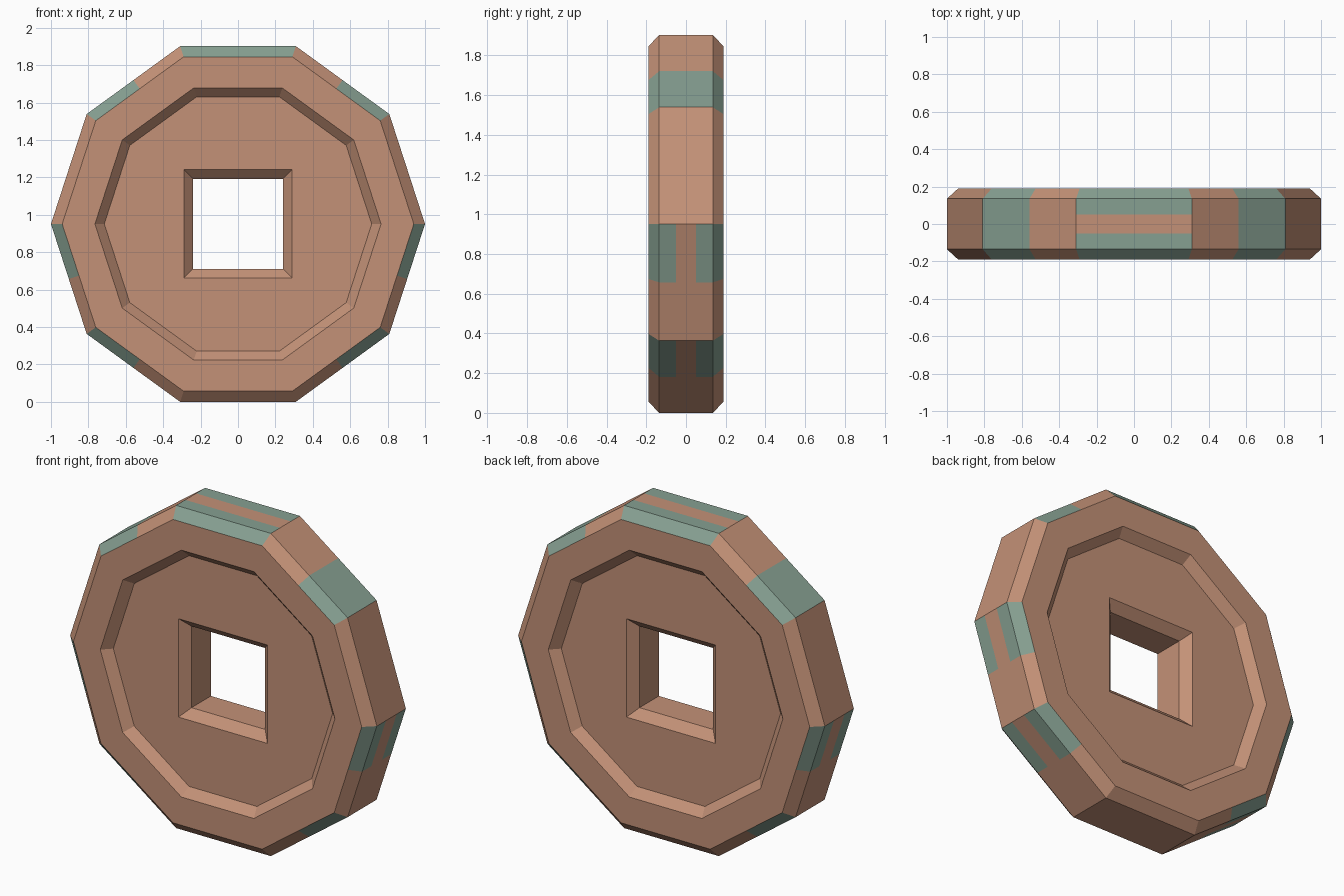
import bpy, bmesh, math

old = bpy.data.objects.get("Cube")
if old:
    bpy.data.objects.remove(old, do_unlink=True)

SIDES = 10
STEPS = SIDES * 2                       # each side is split at its middle
CENTRE_Z = math.cos(math.pi / SIDES)
FACE_Y, RIM_Y, FLOOR_Y, STRIPE_Y = 0.19, 0.135, 0.14, 0.05


def flat_material(name, rgb):
    mat = bpy.data.materials.new(name)
    mat.use_nodes = True
    mat.diffuse_color = (*rgb, 1)
    mat.node_tree.nodes["Principled BSDF"].inputs["Base Color"].default_value = (*rgb, 1)
    return mat


copper = flat_material("copper", (0.55, 0.285, 0.185))
verdigris = flat_material("verdigris", (0.24, 0.35, 0.285))

bm = bmesh.new()


def decagon(radius, y):
    """Ring of corners and side middles."""
    ring = []
    for k in range(STEPS):
        a = math.tau * k / STEPS
        r = radius * (CENTRE_Z if k % 2 else 1)
        ring.append(bm.verts.new((r * math.cos(a), y, CENTRE_Z + r * math.sin(a))))
    return ring


def square(half, y):
    return [bm.verts.new((sx * half, y, CENTRE_Z + sz * half))
            for sx, sz in ((1, 1), (-1, 1), (-1, -1), (1, -1))]


def bridge(a, b):
    n = len(a)
    return [bm.faces.new((a[k], a[(k + 1) % n], b[(k + 1) % n], b[k])) for k in range(n)]


def loop_edges(ring):
    return [bm.edges.get((v, ring[(k + 1) % len(ring)])) for k, v in enumerate(ring)]


# Outer rim: chamfer, three bands, chamfer
profile = [(0.94, -FACE_Y), (1, -RIM_Y), (1, -STRIPE_Y),
           (1, STRIPE_Y), (1, RIM_Y), (0.94, FACE_Y)]
rings = [decagon(r, y) for r, y in profile]

# Tarnished patches on half sides; some keep a bare central stripe
solid_patches = {2, 7}
striped_patches = {4, 5, 10, 12, 17, 19}
for band, (a, b) in enumerate(zip(rings, rings[1:])):
    for k, face in enumerate(bridge(a, b)):
        if k in solid_patches or (k in striped_patches and band != 2):
            face.material_index = 1

# Raised border, sunken floor and hole chamfer on both faces
throats = []
for side, outer in ((-1, rings[0]), (1, rings[-1])):
    lip = decagon(0.765, side * FACE_Y)
    floor = decagon(0.715, side * FLOOR_Y)
    bridge(outer, lip)
    bridge(lip, floor)
    mouth = square(0.29, side * FLOOR_Y)
    throat = square(0.24, side * (FLOOR_Y - 0.05))
    bridge(mouth, throat)
    bmesh.ops.triangle_fill(bm, use_beauty=True, use_dissolve=False,
                            edges=loop_edges(floor) + loop_edges(mouth))
    throats.append(throat)

# Square hole walls
bridge(*throats)

bmesh.ops.recalc_face_normals(bm, faces=bm.faces[:])
mesh = bpy.data.meshes.new("coin")
bm.to_mesh(mesh)
bm.free()
mesh.materials.append(copper)
mesh.materials.append(verdigris)
coin = bpy.data.objects.new("coin", mesh)
bpy.context.scene.collection.objects.link(coin)
